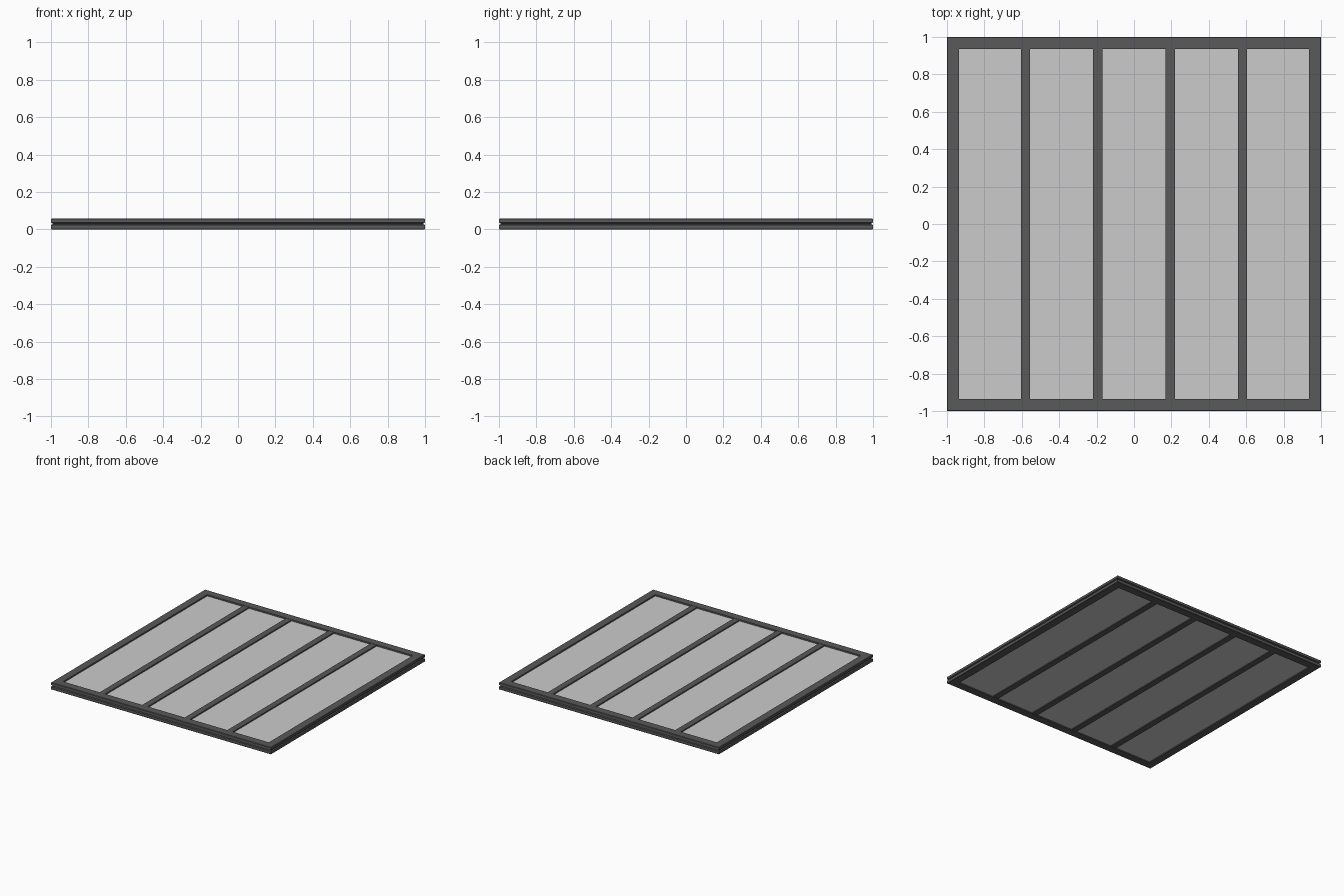
import bpy, bmesh

if "Cube" in bpy.data.objects:
    bpy.data.objects.remove(bpy.data.objects["Cube"])


def material(name, v):
    m = bpy.data.materials.new(name)
    m.diffuse_color = (v, v, v, 1)
    m.use_nodes = True
    m.node_tree.nodes["Principled BSDF"].inputs["Base Color"].default_value = m.diffuse_color
    return m


dark = material("dark_frame", 0.1)
H = 0.058


def make_object(name, bm, mat=None):
    bmesh.ops.recalc_face_normals(bm, faces=bm.faces)
    me = bpy.data.meshes.new(name)
    bm.to_mesh(me)
    bm.free()
    ob = bpy.data.objects.new(name, me)
    bpy.context.collection.objects.link(ob)
    if mat:
        me.materials.append(mat)
    return ob


def box(name, x0, x1, y0, y1, z0, z1, mat=None):
    bm = bmesh.new()
    bmesh.ops.create_cube(bm, size=1)
    for v in bm.verts:
        v.co.x = x1 if v.co.x > 0 else x0
        v.co.y = y1 if v.co.y > 0 else y0
        v.co.z = z1 if v.co.z > 0 else z0
    return make_object(name, bm, mat)


# Mitred outer frame: (inset, height) profile with a shallow side groove
profile = [(0.065, 0), (0.003, 0), (0, 0.003), (0, 0.024), (0.008, 0.028),
           (0.008, 0.033), (0, 0.037), (0, H - 0.003), (0.003, H), (0.065, H)]
bm = bmesh.new()
rings = [[bm.verts.new((sx * (1 - d), sy * (1 - d), z)) for d, z in profile]
         for sx, sy in ((-1, -1), (1, -1), (1, 1), (-1, 1))]
n = len(profile)
for i in range(4):
    a, b = rings[i], rings[(i + 1) % 4]
    for j in range(n):
        k = (j + 1) % n
        bm.faces.new((a[j], b[j], b[k], a[k]))
make_object("outer_frame", bm, dark)

# Four dividing bars
bars = [-0.58, -0.193, 0.193, 0.58]
for i, x in enumerate(bars):
    box(f"divider_bar_{i + 1}", x - 0.025, x + 0.025, -0.935, 0.935, 0.002, H - 0.002, dark)

# Five recessed infill panels
edges = [-0.96] + bars + [0.96]
for i in range(5):
    box(f"infill_panel_{i + 1}", edges[i], edges[i + 1], -0.94, 0.94, 0.008, H - 0.012)
